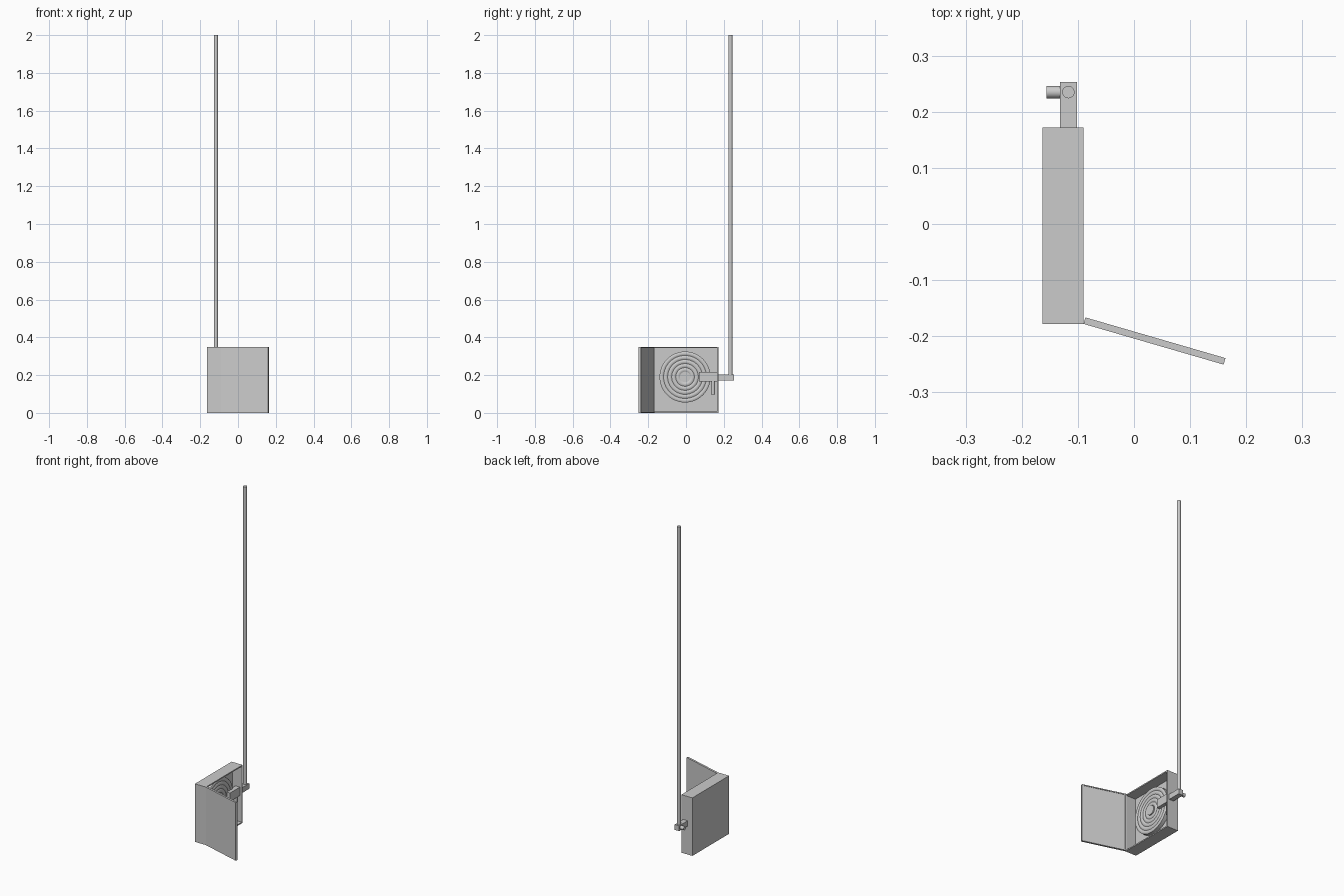
import bpy, bmesh, math
from mathutils import Matrix, Vector

if "Cube" in bpy.data.objects:
    bpy.data.objects.remove(bpy.data.objects["Cube"])


def finish(name, bm, smooth=False):
    bmesh.ops.recalc_face_normals(bm, faces=bm.faces)
    me = bpy.data.meshes.new(name)
    bm.to_mesh(me)
    bm.free()
    ob = bpy.data.objects.new(name, me)
    bpy.context.collection.objects.link(ob)
    if smooth:
        bpy.ops.object.select_all(action='DESELECT')
        ob.select_set(True)
        bpy.context.view_layer.objects.active = ob
        bpy.ops.object.shade_smooth_by_angle(angle=math.radians(35))
    return ob


def box_mesh(lo, hi):
    bm = bmesh.new()
    lo, hi = Vector(lo), Vector(hi)
    bmesh.ops.create_cube(bm, size=1, matrix=Matrix.Translation((lo + hi) / 2)
                          @ Matrix.Diagonal((*(hi - lo), 1)))
    return bm


def box(name, lo, hi):
    return finish(name, box_mesh(lo, hi))


def tray(name, lo, hi, normal, rim, depth):
    """Box with one face inset and pushed inward."""
    bm = box_mesh(lo, hi)
    n = Vector(normal)
    bm.normal_update()
    face = max(bm.faces, key=lambda f: f.normal.dot(n))
    bmesh.ops.inset_region(bm, faces=[face], thickness=rim)
    ret = bmesh.ops.extrude_discrete_faces(bm, faces=[face])
    bmesh.ops.translate(bm, verts=ret['faces'][0].verts, vec=-n * depth)
    return finish(name, bm)


def rod(name, a, b, r, seg=24):
    a, b = Vector(a), Vector(b)
    rot = (b - a).to_track_quat('Z', 'Y').to_matrix().to_4x4()
    bm = bmesh.new()
    bmesh.ops.create_cone(bm, cap_ends=True, segments=seg, radius1=r, radius2=r,
                          depth=(b - a).length, matrix=Matrix.Translation((a + b) / 2) @ rot)
    return finish(name, bm, True)


# open-fronted cabinet facing +x
tray("cabinet", (-0.163, -0.178, 0), (-0.09, 0.172, 0.35), (1, 0, 0), 0.01, 0.063)

# door swung open about the front corner
door = tray("door", (0, 0, 0), (0.26, 0.012, 0.35), (0, 1, 0), 0.008, 0.003)
door.location = (-0.09, -0.178, 0)
door.rotation_euler.z = math.radians(-16.2)

# coiled hose: ridged disc turned about the x axis
CY, CZ, R0, R1, TURNS = -0.005, 0.19, 0.028, 0.135, 5
xf, xb = -0.125, -0.148
w = (R1 - R0) / TURNS
profile = [(xb, R0), (xf, R0)]
for i in range(TURNS):
    for k in range(1, 5):
        t = k / 4
        profile.append((xf + 0.004 * math.sin(math.pi * t), R0 + (i + t) * w))
profile += [(xb, R1), (xb, R0)]
bm = bmesh.new()
vs = [bm.verts.new((x, CY + r, CZ)) for x, r in profile]
es = [bm.edges.new(p) for p in zip(vs, vs[1:])]
bmesh.ops.spin(bm, geom=vs + es, cent=(0, CY, CZ), axis=(1, 0, 0),
               angle=math.tau, steps=48)
bmesh.ops.remove_doubles(bm, verts=bm.verts, dist=1e-5)
finish("hose_coil", bm, True)
rod("reel_hub", (-0.154, CY, CZ), (-0.118, CY, CZ), 0.028, 32)

# valve, nozzle and supply pipe
PX, PY, PZ = -0.117, 0.235, 0.188
box("valve_block", (-0.132, 0.07, 0.165), (-0.102, 0.163, 0.216))
rod("nozzle", (PX, 0.143, 0.097), (PX, 0.143, 0.17), 0.011)
box("supply_arm", (-0.132, 0.15, 0.172), (-0.102, 0.253, 0.204))
rod("pipe_stub", (-0.156, PY, PZ), (-0.13, PY, PZ), 0.011)
rod("riser_pipe", (PX, PY, 0.19), (PX, PY, 2.0), 0.011)
